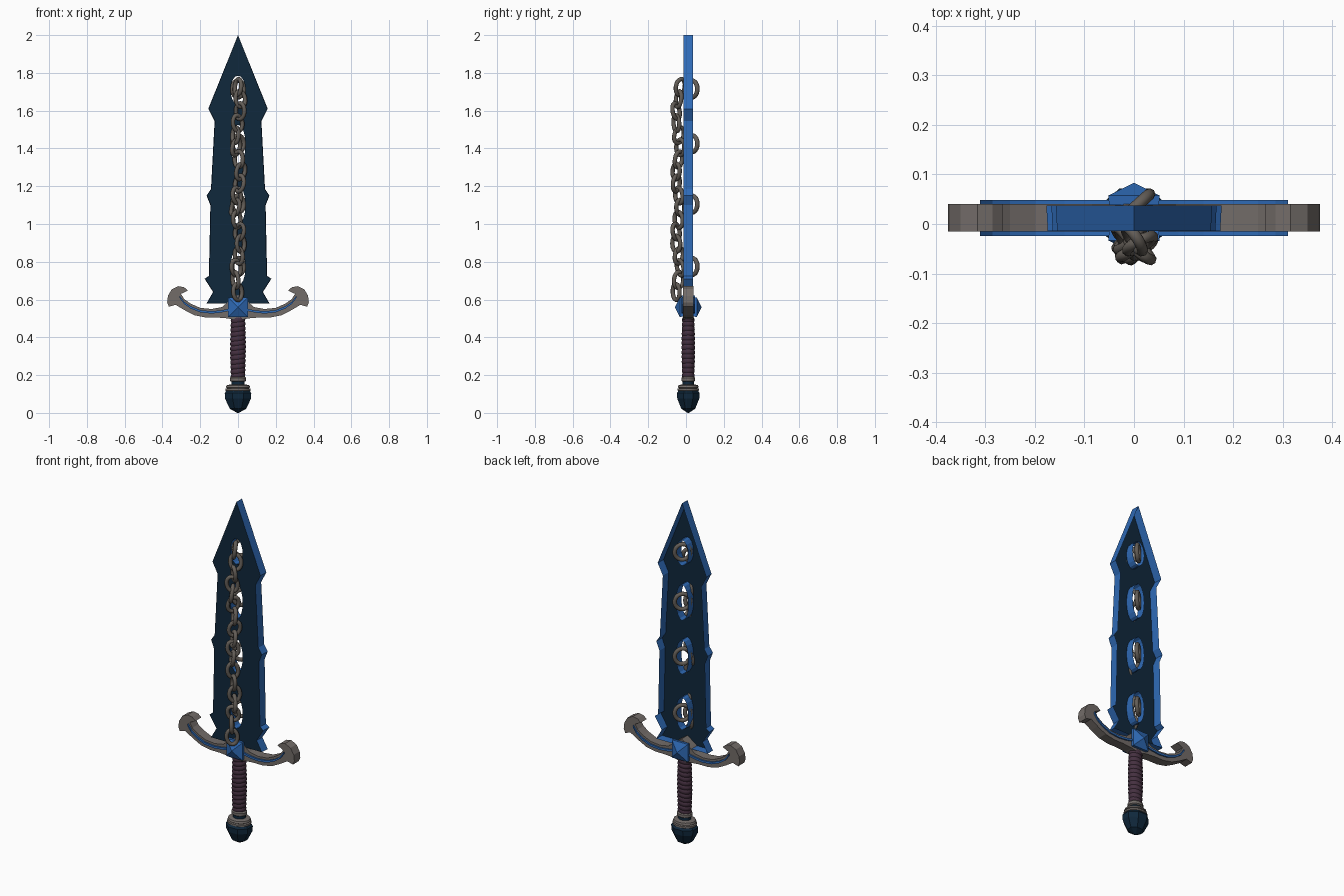
import bpy, bmesh, math, random
from mathutils import Vector, Matrix, Euler

if "Cube" in bpy.data.objects:
    bpy.data.objects.remove(bpy.data.objects["Cube"])

random.seed(4)
YC = 0.012  # middle of the blade thickness


def mat(name, rgb):
    m = bpy.data.materials.new(name)
    m.diffuse_color = (*rgb, 1)
    m.use_nodes = True
    m.node_tree.nodes["Principled BSDF"].inputs["Base Color"].default_value = m.diffuse_color
    return m


NAVY = mat("dark navy", (0.005, 0.021, 0.045))
BLUE = mat("steel blue", (0.028, 0.145, 0.47))
GREY = mat("warm grey", (0.17, 0.15, 0.14))
IRON = mat("chain iron", (0.125, 0.11, 0.095))
PURPLE = mat("purple leather", (0.06, 0.03, 0.052))


def finish(bm, name, mats, smooth=None, recalc=True):
    if recalc:
        bmesh.ops.recalc_face_normals(bm, faces=bm.faces[:])
    me = bpy.data.meshes.new(name)
    bm.to_mesh(me)
    bm.free()
    for m in mats:
        me.materials.append(m)
    ob = bpy.data.objects.new(name, me)
    bpy.context.collection.objects.link(ob)
    if smooth:
        bpy.ops.object.select_all(action='DESELECT')
        ob.select_set(True)
        bpy.context.view_layer.objects.active = ob
        bpy.ops.object.shade_smooth_by_angle(angle=math.radians(smooth))
    return ob


def mirrored(half):
    """Right half outline, top centre to bottom centre -> closed outline."""
    return half + [(-x, z) for x, z in reversed(half) if x > 1e-6]


def plate(bm, outline, y0, y1):
    """Extrude an x-z outline from y0 to y1."""
    f = bm.faces.new([bm.verts.new((x, y0, z)) for x, z in outline])
    r = bmesh.ops.extrude_face_region(bm, geom=[f])
    for v in r["geom"]:
        if isinstance(v, bmesh.types.BMVert):
            v.co.y = y1


def lathe(name, profile, m, segs, ys=0.85, smooth=None, slant=0.0):
    """Revolve (radius, z) points about the grip axis."""
    bm = bmesh.new()
    rows = []
    for r, z in profile:
        rows.append([bm.verts.new((r * math.cos(a), YC + r * ys * math.sin(a),
                                   z + slant * r * math.cos(a)))
                     for a in [2 * math.pi * (i + 0.5) / segs for i in range(segs)]])
    for a, b in zip(rows, rows[1:]):
        for i in range(segs):
            j = (i + 1) % segs
            bm.faces.new((a[i], a[j], b[j], b[i]))
    bm.faces.new(rows[0])
    bm.faces.new(rows[-1])
    return finish(bm, name, [m], smooth)


def link(bm, centre, rot, half_len, half_wid, r, n=18, k=8):
    """Oval ring lying in its local x-z plane."""
    rows = []
    for i in range(n):
        a = 2 * math.pi * i / n
        p = Vector((half_wid * math.cos(a), 0, half_len * math.sin(a)))
        nrm = Vector((math.cos(a) / half_wid, 0, math.sin(a) / half_len)).normalized()
        row = []
        for j in range(k):
            b = 2 * math.pi * j / k
            q = p + nrm * r * math.cos(b) + Vector((0, r * math.sin(b), 0))
            row.append(bm.verts.new(Vector(centre) + rot @ q))
        rows.append(row)
    for i in range(n):
        s, t = rows[i], rows[(i + 1) % n]
        for j in range(k):
            l = (j + 1) % k
            bm.faces.new((s[j], s[l], t[l], t[j]))


# Blade: dark front plate with oval holes, blue walls running back, open behind
HOLES = [(1.71, 0.075), (1.42, 0.105), (1.10, 0.10), (0.77, 0.095)]
edge = [(0, 2.0), (0.155, 1.61), (0.122, 1.545), (0.141, 1.185), (0.164, 1.15),
        (0.144, 1.10), (0.152, 0.725), (0.174, 0.71), (0.130, 0.64), (0.164, 0.58), (0, 0.58)]
loops = [mirrored(edge)]
for z, h in HOLES:
    loops.append([(0.04 * math.cos(a), z + h * math.sin(a))
                  for a in [2 * math.pi * i / 16 for i in range(16)]])
bm = bmesh.new()
for lp in loops:
    vs = [bm.verts.new((x, -0.014, z)) for x, z in lp]
    for a, b in zip(vs, vs[1:] + vs[:1]):
        bm.edges.new((a, b))
bmesh.ops.triangle_fill(bm, use_beauty=True, edges=bm.edges[:], normal=(0, -1, 0))
rim = [e for e in bm.edges if len(e.link_faces) == 1]
res = bmesh.ops.extrude_edge_only(bm, edges=rim)
for g in res["geom"]:
    if isinstance(g, bmesh.types.BMVert):
        g.co.y = 0.037
        g.co.x *= 1.015
bm.normal_update()
for f in bm.faces:
    f.material_index = 0 if abs(f.normal.y) > 0.9 else 1
finish(bm, "blade", [NAVY, BLUE])

# Crossguard
guard = [(0, 0.625), (0.05, 0.59), (0.085, 0.56), (0.14, 0.55), (0.20, 0.556), (0.25, 0.578),
         (0.285, 0.603), (0.302, 0.63), (0.265, 0.648), (0.285, 0.665), (0.315, 0.671),
         (0.35, 0.655), (0.371, 0.62), (0.375, 0.585), (0.366, 0.562), (0.33, 0.572),
         (0.285, 0.545), (0.23, 0.517), (0.17, 0.505), (0.11, 0.505), (0.05, 0.50), (0, 0.487)]
bm = bmesh.new()
plate(bm, mirrored(guard), -0.015, 0.040)
finish(bm, "crossguard", [GREY])

# Thin blue inlay along each guard arm, front and back
path = [(0.04, 0.553), (0.09, 0.543), (0.14, 0.538), (0.20, 0.544), (0.25, 0.564),
        (0.285, 0.588), (0.31, 0.622)]
bm = bmesh.new()
for s in (1, -1):
    strip = [(s * x, z) for x, z in path] + [(s * x, z - 0.012) for x, z in reversed(path)]
    plate(bm, strip, -0.024, -0.015)
    plate(bm, strip, 0.040, 0.048)
finish(bm, "guard_inlay", [BLUE])

# Square pointed gems, front and back of the guard
bm = bmesh.new()
for s in (1, -1):
    rings = []
    for h, d in ((0.05, 0.026), (0.052, 0.045)):
        rings.append([bm.verts.new((h * x, YC + s * d, 0.56 + h * z))
                      for x, z in ((1, 1), (-1, 1), (-1, -1), (1, -1))])
    apex = bm.verts.new((0, YC + s * 0.071, 0.56))
    for i in range(4):
        j = (i + 1) % 4
        bm.faces.new((rings[0][i], rings[0][j], rings[1][j], rings[1][i]))
        bm.faces.new((rings[1][i], rings[1][j], apex))
    bm.faces.new(rings[0])
finish(bm, "guard_gem", [BLUE])

# Wrapped grip, gently swelling in the middle
prof = []
WRAPS = 13
for i in range(WRAPS * 4 + 1):
    t = i / (WRAPS * 4)
    r = 0.035 + 0.004 * math.sin(math.pi * t) + 0.004 * abs(math.sin(math.pi * WRAPS * t))
    prof.append((r, 0.185 + 0.32 * t))
lathe("grip", prof, PURPLE, 16, smooth=40, slant=0.12)

# Collars and pommel
lathe("upper_collar", [(0.036, 0.165), (0.044, 0.17), (0.044, 0.185), (0.036, 0.192)], GREY, 16, smooth=30)
lathe("pommel_neck", [(0.05, 0.13), (0.036, 0.15), (0.036, 0.172)], NAVY, 16, smooth=30)
lathe("lower_collar", [(0.055, 0.112), (0.068, 0.118), (0.068, 0.128), (0.058, 0.131),
                       (0.066, 0.135), (0.062, 0.146), (0.045, 0.15)], GREY, 16, smooth=30)
lathe("pommel", [(0.004, 0.0), (0.047, 0.022), (0.074, 0.075), (0.076, 0.105), (0.06, 0.125)], NAVY, 8)

# Chain hanging down the front, dipping towards every hole
bm = bmesh.new()
COUNT = 18
for i in range(COUNT):
    z = 1.725 - i * (1.725 - 0.64) / (COUNT - 1)
    dip = math.cos(2 * math.pi * (z - 1.73) / 0.32)
    c = (0.014 * math.sin(i * 1.1), -0.042 + 0.012 * dip, z)
    turn = (38 if i % 2 else -48) + random.uniform(-12, 12)
    rot = Euler((math.radians(random.uniform(-10, 10)), math.radians(random.uniform(-22, 22)),
                 math.radians(turn))).to_matrix()
    link(bm, c, rot, 0.043, 0.029, 0.0115)
finish(bm, "front_chain", [IRON], smooth=60)

# Rings passing through the holes to the back
bm = bmesh.new()
for z, h in HOLES:
    link(bm, (0, 0.032, z + 0.005), Matrix.Rotation(math.radians(42), 3, 'Z'), 0.045, 0.042, 0.012, n=20)
finish(bm, "hole_rings", [IRON], smooth=60)
